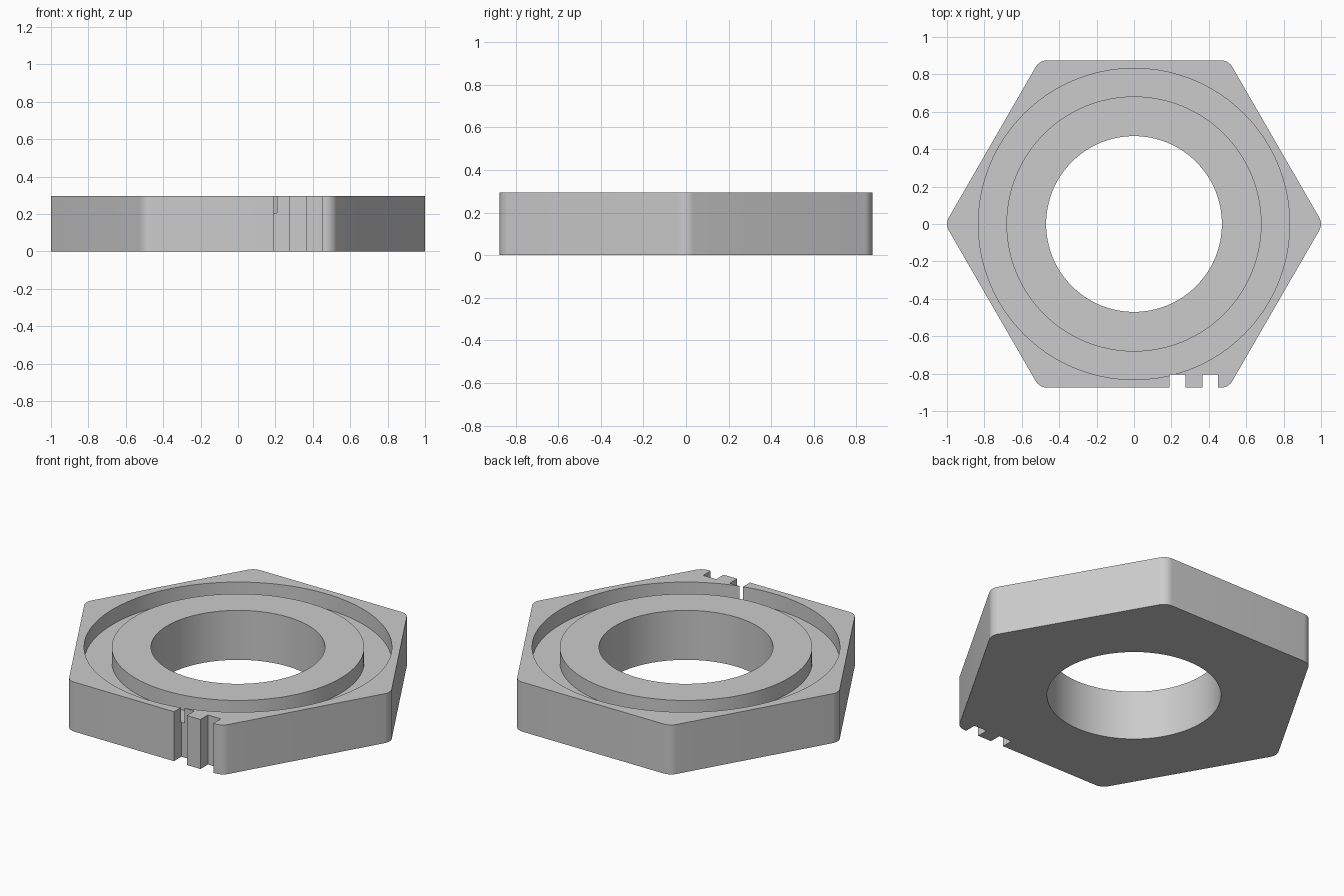
import bpy, bmesh
from math import cos, sin, pi, radians

if "Cube" in bpy.data.objects:
    bpy.data.objects.remove(bpy.data.objects["Cube"])

HEIGHT, FLOOR = 0.295, 0.205
APOTHEM, FILLET = 0.875, 0.07
BORE, BOSS, GROOVE = 0.47, 0.682, 0.832
SLOT_DEPTH, SLOT_WIDTH = 0.07, 0.085

steel = bpy.data.materials.new("grey_steel")
steel.use_nodes = True
grey = (0.6, 0.6, 0.6, 1)
steel.diffuse_color = grey
steel.node_tree.nodes["Principled BSDF"].inputs["Base Color"].default_value = grey


def add_object(name, bm):
    bmesh.ops.recalc_face_normals(bm, faces=bm.faces[:])
    mesh = bpy.data.meshes.new(name)
    bm.to_mesh(mesh)
    bm.free()
    mesh.materials.append(steel)
    obj = bpy.data.objects.new(name, mesh)
    bpy.context.collection.objects.link(obj)
    return obj


def prism(name, points, z0, z1):
    bm = bmesh.new()
    base = bm.faces.new([bm.verts.new((x, y, z0)) for x, y in points])
    top = bmesh.ops.extrude_face_region(bm, geom=[base], use_keep_orig=True)["geom"]
    for v in top:
        if isinstance(v, bmesh.types.BMVert):
            v.co.z = z1
    return add_object(name, bm)


def circle(radius, sides=128):
    return [(radius * cos(2 * pi * i / sides), radius * sin(2 * pi * i / sides))
            for i in range(sides)]


def ring(name, inner, outer, z0, z1, sides=128):
    # Rectangular section swept around the z axis
    bm = bmesh.new()
    rims = [[bm.verts.new((x, y, z)) for x, y in circle(r, sides)]
            for r, z in ((inner, z0), (outer, z0), (outer, z1), (inner, z1))]
    for a, b in zip(rims, rims[1:] + rims[:1]):
        for i in range(sides):
            j = (i + 1) % sides
            bm.faces.new((a[i], a[j], b[j], b[i]))
    return add_object(name, bm)


# Hexagonal body with rounded vertical corners
outline = []
centre = (APOTHEM - FILLET) / cos(pi / 6)
for corner in range(6):
    a = corner * pi / 3
    for step in range(9):
        t = a + pi / 6 * (step / 4 - 1)
        outline.append((centre * cos(a) + FILLET * cos(t),
                        centre * sin(a) + FILLET * sin(t)))
body = prism("hex_nut_body", outline, 0, HEIGHT)

# Bore, annular groove and the two edge slots
cutters = [prism("bore_cutter", circle(BORE), -0.1, 0.5),
           ring("groove_cutter", BOSS, GROOVE, FLOOR, 0.5)]
for left in (0.19, 0.365):
    right, back = left + SLOT_WIDTH, -APOTHEM + SLOT_DEPTH
    cutters.append(prism("slot_cutter", [(left, -1), (right, -1),
                                         (right, back), (left, back)], -0.1, 0.5))

bpy.context.view_layer.objects.active = body
for cutter in cutters:
    cutter.hide_render = True
    mod = body.modifiers.new("cut", "BOOLEAN")
    mod.operation = "DIFFERENCE"
    mod.solver = "EXACT"
    mod.object = cutter
    bpy.ops.object.modifier_apply(modifier=mod.name)
    bpy.data.objects.remove(cutter)

# Smooth the curved walls, keep the rims sharp
bpy.ops.object.select_all(action="DESELECT")
body.select_set(True)
bpy.ops.object.shade_smooth_by_angle(angle=radians(30))
